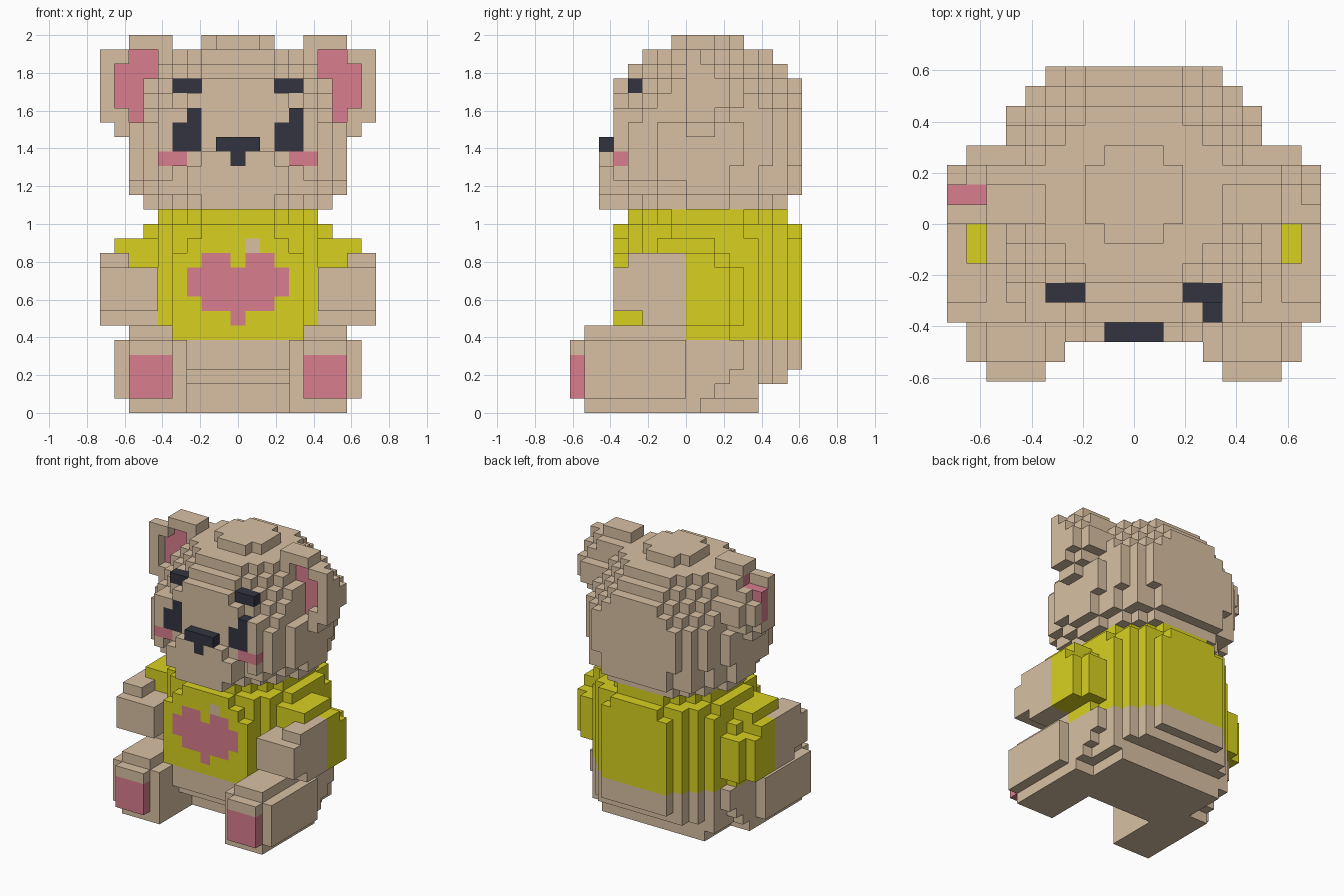
import bpy, bmesh

if "Cube" in bpy.data.objects:
    bpy.data.objects.remove(bpy.data.objects["Cube"], do_unlink=True)

U = 1 / 13                      # edge of one block
COLOURS = {
    "tan_fur": (0.69, 0.53, 0.37),
    "yellow_shirt": (0.69, 0.64, 0.015),
    "pink": (0.69, 0.21, 0.27),
    "dark_navy": (0.034, 0.034, 0.052),
}
TAN, YELLOW, PINK, DARK = range(4)
materials = []
for name, rgb in COLOURS.items():
    m = bpy.data.materials.new(name)
    m.use_nodes = True
    m.diffuse_color = (*rgb, 1)
    bsdf = m.node_tree.nodes["Principled BSDF"]
    bsdf.inputs["Base Color"].default_value = (*rgb, 1)
    bsdf.inputs["Roughness"].default_value = 0.9
    materials.append(m)

blocks = {}                     # (x, y, z) -> (part, colour)


def box(part, colour, xs, ys, zs):
    """Fill an inclusive range of blocks."""
    for x in range(xs[0], xs[1] + 1):
        for y in range(ys[0], ys[1] + 1):
            for z in range(zs[0], zs[1] + 1):
                blocks[x, y, z] = (part, colour)


def pair(part, colour, xs, ys, zs):
    """The same box on both sides."""
    box("left_" + part, colour, xs, ys, zs)
    box("right_" + part, colour, (-xs[1], -xs[0]), ys, zs)


def disc(part, colour, z, r2, depth):
    """One round layer, cut flat at the front and back."""
    for x in range(-8, 9):
        for dy in range(-depth, depth + 1):
            if x * x + dy * dy <= r2:
                blocks[x, dy + 1, z] = (part, colour)


# Lower body, rounded in towards the seat
for z, (r2, depth) in enumerate([(34, 3), (45, 3), (47, 5), (47, 6), (47, 6)]):
    disc("lower_body", TAN, z, r2, depth)
for z, back in ((1, 1), (2, 2), (3, 3), (4, 3)):
    pair("hip", TAN, (7, 7), (0, back), (z, z))

# Shirt, with a wide flat front panel
for z in range(5, 12):
    disc("shirt", YELLOW, z, 47, 6)
disc("shirt", YELLOW, 12, 42, 6)
disc("shirt", YELLOW, 13, 30, 5)
box("shirt", YELLOW, (-4, 4), (-5, -5), (5, 10))

# Legs and feet
pair("leg", TAN, (4, 7), (-7, 0), (0, 0))
pair("leg", TAN, (4, 8), (-7, -1), (1, 4))
pair("leg", TAN, (5, 7), (-7, -1), (5, 5))
pair("foot", TAN, (5, 7), (-8, -8), (4, 4))
pair("foot", PINK, (5, 7), (-8, -8), (1, 3))

# Sleeves
pair("sleeve", YELLOW, (6, 7), (0, 2), (5, 5))
pair("sleeve", YELLOW, (6, 9), (0, 2), (6, 9))
pair("sleeve", YELLOW, (6, 8), (3, 3), (6, 9))
pair("sleeve", YELLOW, (6, 9), (0, 1), (10, 10))
pair("sleeve", YELLOW, (6, 7), (-2, 2), (10, 10))
pair("sleeve", YELLOW, (6, 8), (-2, 1), (11, 11))

# Arms
pair("arm", TAN, (6, 9), (-3, -1), (6, 6))
pair("arm", TAN, (6, 9), (-5, -1), (7, 9))
pair("arm", TAN, (8, 9), (-4, -1), (10, 10))

# Heart on the shirt front
box("heart", PINK, (0, 0), (-5, -5), (6, 6))
box("heart", PINK, (-2, 2), (-5, -5), (7, 7))
box("heart", PINK, (-3, 3), (-5, -5), (8, 9))
box("heart", PINK, (-2, -1), (-5, -5), (10, 10))
box("heart", PINK, (1, 2), (-5, -5), (10, 10))
box("shirt_spot", TAN, (1, 1), (-5, -5), (11, 11))

# Head: a ball with flat front and back, fuller below the middle
disc("head", TAN, 14, 37, 5)
for z, r2 in ((15, 50), (16, 51), (17, 55)):
    disc("head", TAN, z, r2, 6)
for z in range(18, 26):
    disc("head", TAN, z, 56.25 - (z - 18) ** 2, 6)

# Full cheeks around the face
for side in (1, -1):
    for x, ys, zs in ((5, (-5, -4), (16, 20)), (6, (-4, -3), (16, 19)),
                      (7, (-2, 2), (16, 19))):
        box("head", TAN, (side * x, side * x), ys, zs)

# Muzzle and nose
box("muzzle", TAN, (-2, 2), (-6, -5), (14, 17))
box("muzzle", TAN, (-3, 3), (-6, -5), (15, 16))
box("nose", DARK, (-1, 1), (-6, -6), (18, 18))
box("nose", DARK, (0, 0), (-6, -6), (17, 17))

# Eyes, brows and blush
pair("eye", DARK, (3, 4), (-5, -5), (18, 19))
box("left_eye", DARK, (4, 4), (-5, -5), (20, 20))
box("right_eye", DARK, (-3, -3), (-5, -5), (20, 20))
box("head", TAN, (-4, -4), (-5, -5), (20, 20))
pair("brow", DARK, (3, 4), (-4, -4), (22, 22))
pair("blush", PINK, (4, 5), (-5, -5), (17, 17))

# Ears: a full rim in front, domed behind, with a recessed pink inside
pair("ear", TAN, (6, 8), (0, 1), (19, 19))
pair("ear", TAN, (4, 9), (0, 1), (20, 23))
pair("ear", TAN, (4, 9), (0, 0), (24, 24))
pair("ear", TAN, (4, 7), (1, 2), (24, 24))
pair("ear", TAN, (5, 7), (0, 1), (25, 25))
pair("ear", TAN, (5, 8), (2, 2), (20, 23))
pair("ear", TAN, (9, 9), (2, 2), (21, 22))
pair("ear", TAN, (6, 8), (3, 3), (21, 22))
for z, x0, x1 in [(20, 7, 7), (21, 7, 8), (22, 7, 8), (23, 6, 8), (24, 6, 7)]:
    pair("ear", PINK, (x0, x1), (1, 1), (z, z))
    for x in range(x0, x1 + 1):
        blocks.pop((x, 0, z), None)
        blocks.pop((-x, 0, z), None)
box("left_ear", TAN, (8, 8), (1, 1), (24, 24))
box("right_ear", PINK, (-9, -9), (1, 1), (21, 23))

# Outer faces of each part, joined into flat panels
SIDES = [(axis, s) for axis in range(3) for s in (0, 1)]
for part in sorted({p for p, _ in blocks.values()}):
    bm = bmesh.new()
    for cell, (owner, colour) in blocks.items():
        if owner != part:
            continue
        for axis, s in SIDES:
            near = list(cell)
            near[axis] += 1 if s else -1
            if tuple(near) in blocks:
                continue
            a, b = (axis + 1) % 3, (axis + 2) % 3
            corners = []
            for da, db in ((0, 0), (1, 0), (1, 1), (0, 1)):
                p = list(cell)
                p[axis] += s
                p[a] += da
                p[b] += db
                corners.append(bm.verts.new(((p[0] - 0.5) * U, p[1] * U, p[2] * U)))
            face = bm.faces.new(corners if s else corners[::-1])
            face.material_index = colour
    bmesh.ops.remove_doubles(bm, verts=bm.verts, dist=1e-4)
    bmesh.ops.dissolve_limit(bm, angle_limit=0.01, verts=bm.verts,
                             edges=bm.edges, delimit={'MATERIAL'})
    mesh = bpy.data.meshes.new(part)
    bm.to_mesh(mesh)
    bm.free()
    for m in materials:
        mesh.materials.append(m)
    bpy.context.collection.objects.link(bpy.data.objects.new(part, mesh))
